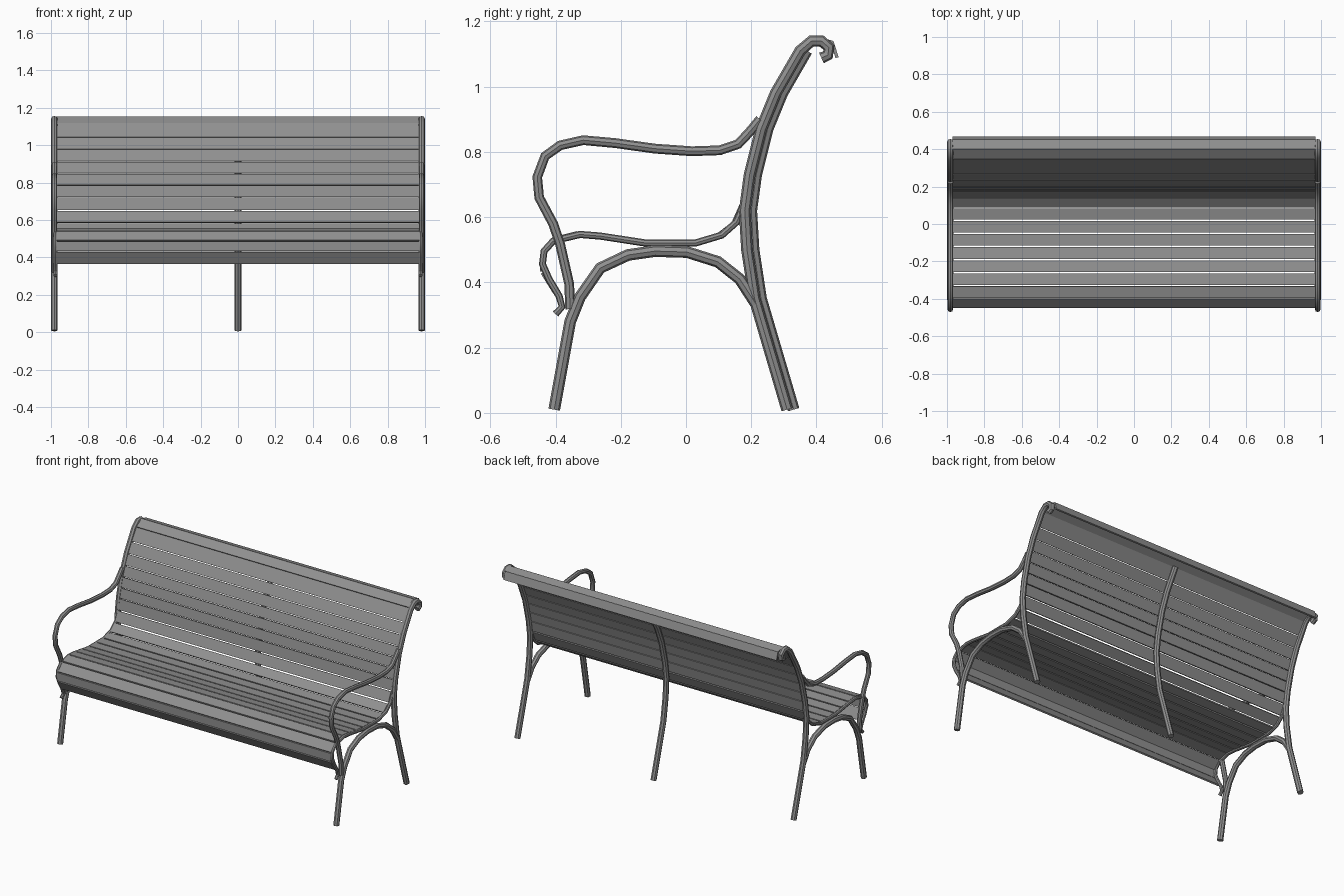
import bpy, bmesh
from mathutils import Vector

cube = bpy.data.objects.get("Cube")
if cube:
    bpy.data.objects.remove(cube, do_unlink=True)

grey = bpy.data.materials.new("painted grey")
grey.use_nodes = True
grey.diffuse_color = (0.28, 0.28, 0.28, 1)
grey.node_tree.nodes["Principled BSDF"].inputs["Base Color"].default_value = (0.28, 0.28, 0.28, 1)


def tube(name, path, radius, x):
    """Round bar bent along a (y, z) path at a given x."""
    curve = bpy.data.curves.new(name, "CURVE")
    curve.dimensions = "3D"
    curve.bevel_depth = radius
    curve.bevel_resolution = 2
    curve.use_fill_caps = True
    spline = curve.splines.new("POLY")
    spline.points.add(len(path) - 1)
    for point, (y, z) in zip(spline.points, path):
        point.co = (x, y, z, 1)
    obj = bpy.data.objects.new(name, curve)
    bpy.context.collection.objects.link(obj)
    curve.materials.append(grey)
    bpy.ops.object.select_all(action="DESELECT")
    obj.select_set(True)
    bpy.context.view_layer.objects.active = obj
    bpy.ops.object.convert(target="MESH")
    bpy.ops.object.shade_smooth_by_angle(angle=0.7)
    return obj


def slat(name, a, b, gap, thickness, half_length):
    """Flat board between two (y, z) points, thickened on its under side."""
    a, b = Vector(a), Vector(b)
    along = (b - a).normalized()
    a, b = a + along * gap / 2, b - along * gap / 2
    under = Vector((along.y, -along.x)) * -thickness
    bm = bmesh.new()
    ring = [bm.verts.new((-half_length, p.x, p.y)) for p in (a, b, b + under, a + under)]
    face = bm.faces.new(ring)
    extruded = bmesh.ops.extrude_face_region(bm, geom=[face])["geom"]
    moved = [v for v in extruded if isinstance(v, bmesh.types.BMVert)]
    bmesh.ops.translate(bm, verts=moved, vec=(2 * half_length, 0, 0))
    bmesh.ops.recalc_face_normals(bm, faces=bm.faces)
    mesh = bpy.data.meshes.new(name)
    bm.to_mesh(mesh)
    bm.free()
    mesh.materials.append(grey)
    bpy.context.collection.objects.link(bpy.data.objects.new(name, mesh))


# Side frame paths
post = [(.31, .01), (.21, .35), (.187, .5), (.18, .62), (.195, .73), (.23, .87),
        (.275, .98), (.35, 1.11), (.385, 1.14), (.415, 1.14), (.438, 1.12),
        (.435, 1.097), (.415, 1.088)]
front_leg = [(-.404, .01), (-.355, .28), (-.325, .355), (-.263, .444), (-.178, .484),
             (-.095, .496), (.003, .493), (.098, .463), (.165, .41), (.217, .33)]
arm = [(-.355, .318), (-.358, .395), (-.386, .518), (-.407, .579), (-.45, .66),
       (-.456, .723), (-.432, .787), (-.386, .82), (-.315, .836), (-.217, .827),
       (-.095, .81), (.018, .802), (.104, .805), (.16, .824), (.2, .867), (.227, .9)]
seat_rail = [(.185, .69), (.175, .63), (.155, .585), (.11, .545), (.03, .521),
             (-.126, .521), (-.263, .542), (-.325, .547), (-.407, .527), (-.435, .496),
             (-.44, .456), (-.42, .41), (-.389, .358), (-.38, .325), (-.4, .303)]

for side, x in (("left", 1), ("right", -1)):
    tube(side + "_back_post", post, .018, x * .982)
    tube(side + "_front_leg", front_leg, .018, x * .982)
    tube(side + "_armrest", arm, .015, x * .982)
    tube(side + "_seat_rail", seat_rail, .011, x * .976)

# Middle support behind the backrest
tube("middle_post", [(y + .02, z) for y, z in post[:8]], .018, 0)

# Slats follow one line: over the top, down the back, along the seat, round the front
slat_line = [(.468, 1.09), (.452, 1.14), (.4, 1.155), (.35, 1.12), (.302, 1.043),
             (.265, .979), (.237, .914), (.214, .85), (.197, .786), (.183, .722),
             (.17, .652), (.14, .585), (.086, .543), (.02, .53), (-.05, .53),
             (-.12, .531), (-.19, .54), (-.26, .551), (-.33, .558), (-.4, .541),
             (-.448, .49), (-.447, .43), (-.405, .362)]
for i, (a, b) in enumerate(zip(slat_line, slat_line[1:])):
    part = "back" if b[1] > .6 else "seat"
    gap = .001 if i < 3 else .005 if part == "back" else .008
    slat(f"{part}_slat_{i + 1}", a, b, gap, .01, .97)
